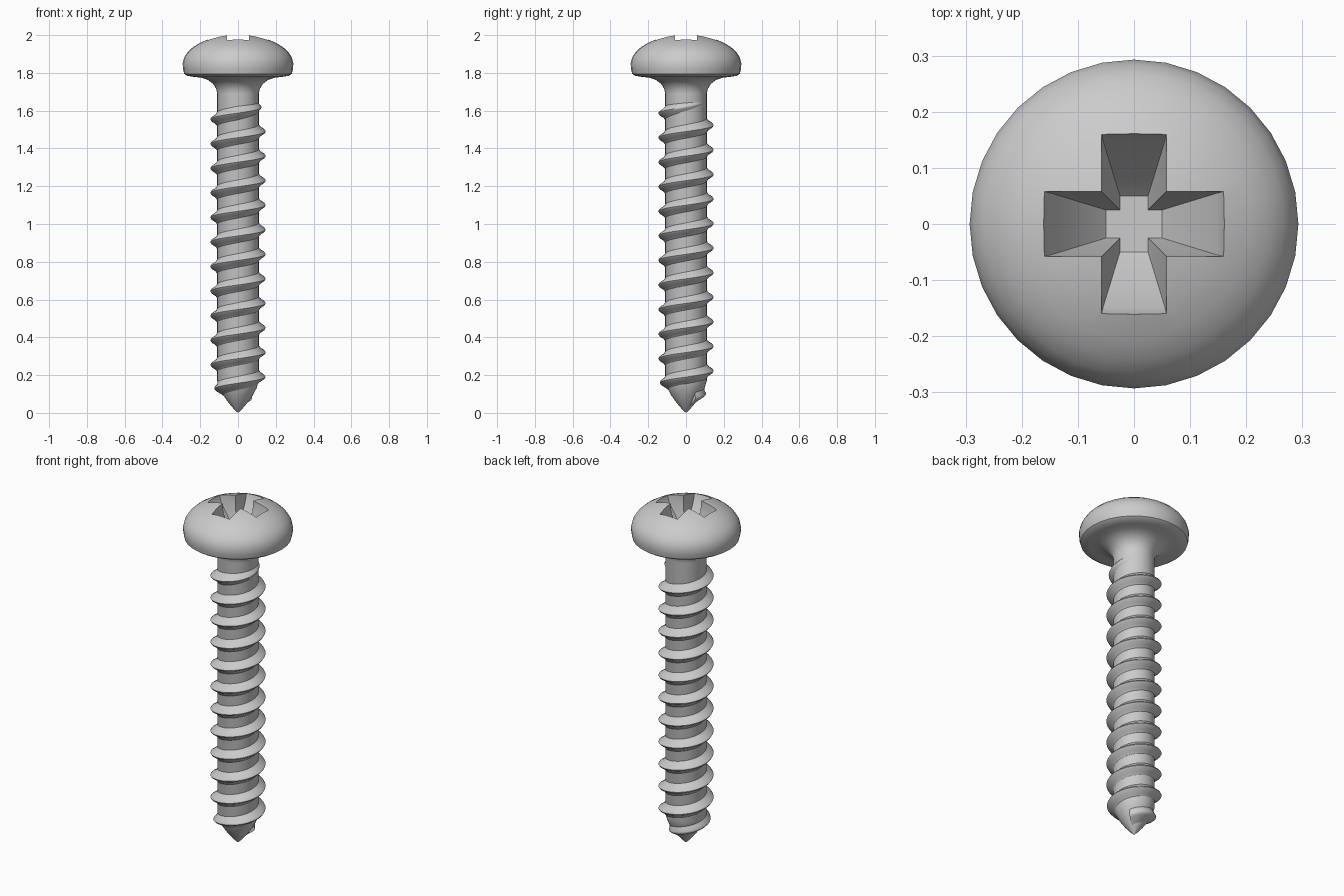
import bpy, bmesh, math

if "Cube" in bpy.data.objects:
    bpy.data.objects.remove(bpy.data.objects["Cube"])

SEG = 32
PITCH = 0.13


def make_object(name, verts, faces, angle=35):
    mesh = bpy.data.meshes.new(name)
    mesh.from_pydata(verts, [], faces)
    bm = bmesh.new()
    bm.from_mesh(mesh)
    bmesh.ops.recalc_face_normals(bm, faces=bm.faces)
    bm.to_mesh(mesh)
    bm.free()
    obj = bpy.data.objects.new(name, mesh)
    bpy.context.collection.objects.link(obj)
    smooth(obj, angle)
    return obj


def smooth(obj, angle):
    bpy.ops.object.select_all(action='DESELECT')
    obj.select_set(True)
    bpy.context.view_layer.objects.active = obj
    bpy.ops.object.shade_smooth_by_angle(angle=math.radians(angle))


def loft(rings, cap=True):
    """Join equal-length closed rings into a skin, optionally capped."""
    n = len(rings[0])
    verts = [v for ring in rings for v in ring]
    faces = [(r * n + i, r * n + (i + 1) % n, (r + 1) * n + (i + 1) % n, (r + 1) * n + i)
             for r in range(len(rings) - 1) for i in range(n)]
    if cap:
        faces += [tuple(range(n)), tuple(range(len(verts) - n, len(verts)))]
    return verts, faces


# Head and shank: one lathed profile (radius, z), from the tip to the crown
tip = [(0.0005, 0.0), (0.025, 0.024), (0.052, 0.056), (0.078, 0.093), (0.098, 0.13), (0.11, 0.17)]
profile = tip + [(0.11, 1.69), (0.115, 1.715), (0.132, 1.742), (0.16, 1.763), (0.195, 1.775),
                 (0.235, 1.779), (0.27, 1.785), (0.285, 1.795), (0.291, 1.82), (0.293, 1.85),
                 (0.285, 1.882), (0.267, 1.91), (0.24, 1.935), (0.205, 1.957), (0.16, 1.977),
                 (0.115, 1.991), (0.075, 2.0), (0.03, 2.003)]
rings = [[(r * math.cos(2 * math.pi * i / SEG), r * math.sin(2 * math.pi * i / SEG), z)
          for i in range(SEG)] for r, z in profile]
body = make_object("head_and_shank", *loft(rings))


# Cross recess: tapered plus-shaped cutter
def cross(l, w, z):
    ring, quarter = [], [(l, -w), (l, w), (w, w)]
    for k in range(4):
        c, s = [(1, 0), (0, 1), (-1, 0), (0, -1)][k]
        ring += [(x * c - y * s, x * s + y * c, z) for x, y in quarter]
    return ring


cutter = make_object("recess_cutter", *loft([
    cross(0.166, 0.059, 2.03), cross(0.162, 0.058, 1.98),
    cross(0.148, 0.055, 1.935), cross(0.05, 0.025, 1.83)]))
cutter.hide_render = True
mod = body.modifiers.new("recess", 'BOOLEAN')
mod.operation, mod.solver, mod.object = 'DIFFERENCE', 'EXACT', cutter
bpy.context.view_layer.objects.active = body
bpy.ops.object.modifier_apply(modifier=mod.name)
bpy.data.objects.remove(cutter)
smooth(body, 35)


# Thread: right-handed helix of a rounded ridge that follows the core radius
def core_radius(z):
    for (r0, z0), (r1, z1) in zip(tip, tip[1:]):
        if z <= z1:
            return r0 + (r1 - r0) * max(0, z - z0) / (z1 - z0)
    return 0.11


section = [(-0.045, -0.3), (-0.036, 0.0), (-0.022, 0.3), (-0.009, 0.85), (0.0, 1.0),
           (0.009, 0.85), (0.022, 0.3), (0.036, 0.0), (0.045, -0.3)]
first, last = 3, 12 * SEG + 6
rings = []
for i in range(first, last + 1):
    a = 2 * math.pi * i / SEG
    z = 0.06 + PITCH * i / SEG
    top_fade = min(1, (last - i) / 14)
    height = 0.037 * min(1, 0.65 + 0.35 * (i - first) / SEG) * top_fade
    ring = []
    for dz, h in section:
        zz = z + dz * (0.5 + 0.5 * top_fade)
        r = core_radius(zz) + (height * h if h > 0 else 0.03 * h) - 0.004 * (1 - top_fade)
        r = max(r, 0.004)
        ring.append((r * math.cos(a), r * math.sin(a), max(zz, 0.012)))
    rings.append(ring)
make_object("thread", *loft(rings), angle=50)
